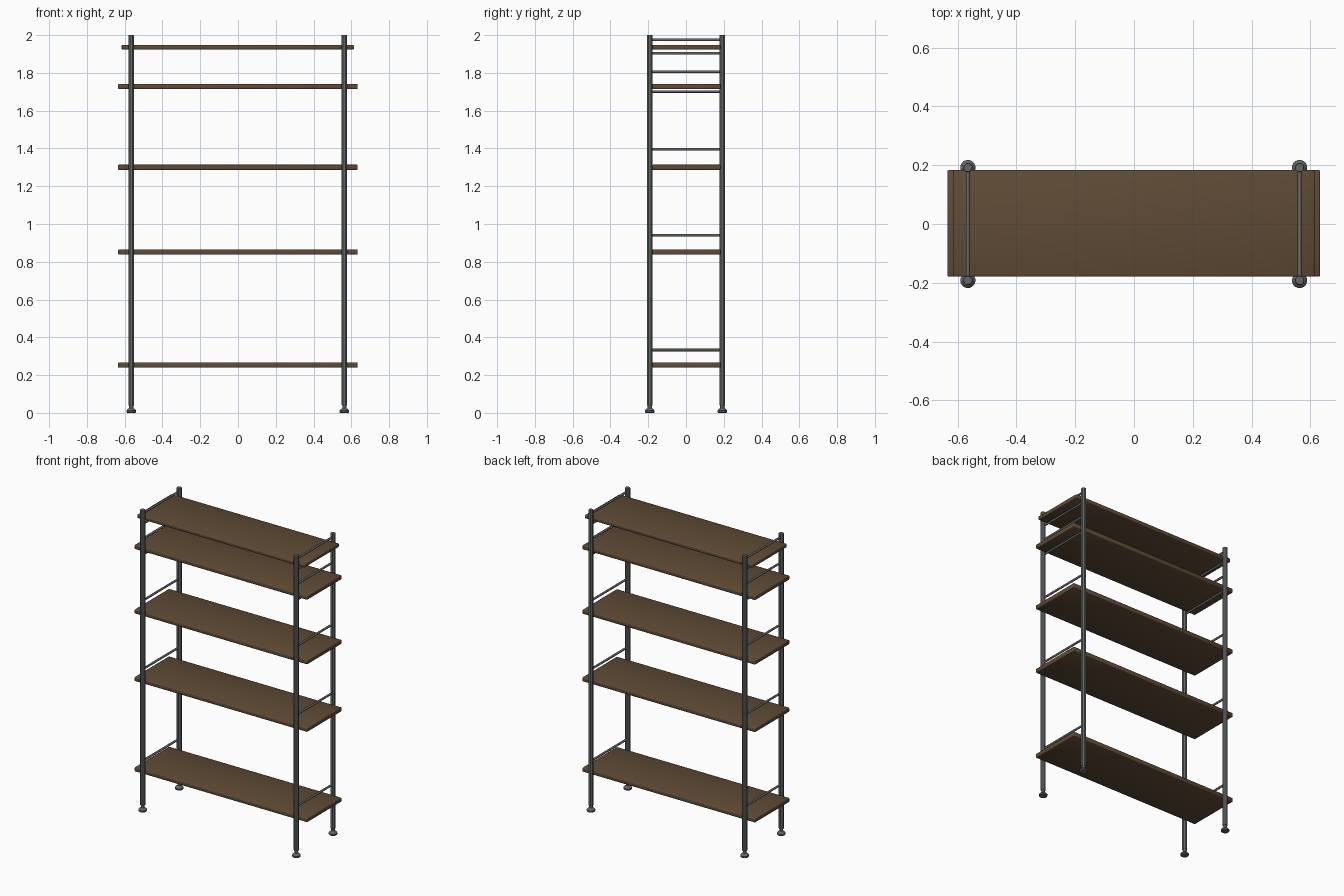
import bpy, bmesh, math
from mathutils import Matrix

cube = bpy.data.objects.get("Cube")
if cube:
    bpy.data.objects.remove(cube, do_unlink=True)


def material(name, color, roughness, metallic=0.0):
    mat = bpy.data.materials.new(name)
    mat.use_nodes = True
    mat.diffuse_color = (*color, 1)
    bsdf = mat.node_tree.nodes["Principled BSDF"]
    bsdf.inputs["Base Color"].default_value = (*color, 1)
    bsdf.inputs["Roughness"].default_value = roughness
    bsdf.inputs["Metallic"].default_value = metallic
    return mat


wood = material("brown wood", (0.115, 0.070, 0.036), 0.7)
steel = material("grey steel", (0.125, 0.135, 0.130), 0.6)


def add_object(name, bm, mat):
    bmesh.ops.recalc_face_normals(bm, faces=bm.faces)
    mesh = bpy.data.meshes.new(name)
    bm.to_mesh(mesh)
    bm.free()
    mesh.materials.append(mat)
    obj = bpy.data.objects.new(name, mesh)
    bpy.context.collection.objects.link(obj)
    return obj


def smooth(obj, degrees):
    bpy.ops.object.select_all(action='DESELECT')
    obj.select_set(True)
    bpy.context.view_layer.objects.active = obj
    bpy.ops.object.shade_smooth_by_angle(angle=math.radians(degrees))


def lathe(name, profile, sides, location, mat):
    """Closed solid of revolution about z from (radius, height) pairs."""
    bm = bmesh.new()
    rings = []
    for r, z in profile:
        ring = []
        for i in range(sides):
            a = 2 * math.pi * (i + 0.5) / sides
            ring.append(bm.verts.new((r * math.cos(a), r * math.sin(a), z)))
        rings.append(ring)
    for low, high in zip(rings, rings[1:]):
        for i in range(sides):
            j = (i + 1) % sides
            bm.faces.new((low[i], low[j], high[j], high[i]))
    bm.faces.new(rings[0])
    bm.faces.new(rings[-1])
    obj = add_object(name, bm, mat)
    obj.location = location
    return obj


def shelf(name, half_length, top, thickness):
    bm = bmesh.new()
    bmesh.ops.create_cube(bm, size=1, matrix=Matrix.Diagonal(
        (2 * half_length, 0.362, thickness, 1)))
    bmesh.ops.bevel(bm, geom=bm.edges[:], offset=0.005, segments=2,
                    profile=0.5, affect='EDGES')
    obj = add_object(name, bm, wood)
    obj.location = (-0.001, 0.002, top - thickness / 2)
    smooth(obj, 50)


# Shelves, from the bottom up; the top one is slightly shorter
for name, top in (("bottom_shelf", 0.267), ("lower_shelf", 0.866),
                  ("middle_shelf", 1.314), ("upper_shelf", 1.742)):
    shelf(name, 0.634, top, 0.028)
shelf("top_shelf", 0.615, 1.948, 0.024)

# Posts on adjustable feet
post_x, post_y = 0.564, 0.192
post_profile = [(0.0145, 0.040), (0.0165, 0.043), (0.0165, 1.997), (0.0145, 2.0)]
foot_profile = [(0.023, 0), (0.026, 0.004), (0.026, 0.012), (0.019, 0.020),
                (0.011, 0.026), (0.011, 0.042)]
for side, sx in (("left", 1), ("right", -1)):
    for end, sy in (("front", -1), ("back", 1)):
        spot = (sx * post_x - 0.001, sy * post_y, 0)
        lathe(f"{end}_{side}_post", post_profile, 8, spot, steel)
        foot = lathe(f"{end}_{side}_foot", foot_profile, 16, spot, steel)
        smooth(foot, 35)

    # Crossbars between the front and back posts
    rails = (0.333, 0.941, 1.396, 1.701, 1.806, 1.904, 1.975)
    for i, z in enumerate(rails, 1):
        half = post_y - 0.006
        rail = lathe(f"{side}_crossbar_{i}", [(0.007, -half), (0.007, half)], 10,
                     (sx * post_x - 0.001, 0, z), steel)
        rail.rotation_euler.x = math.pi / 2
        smooth(rail, 40)
